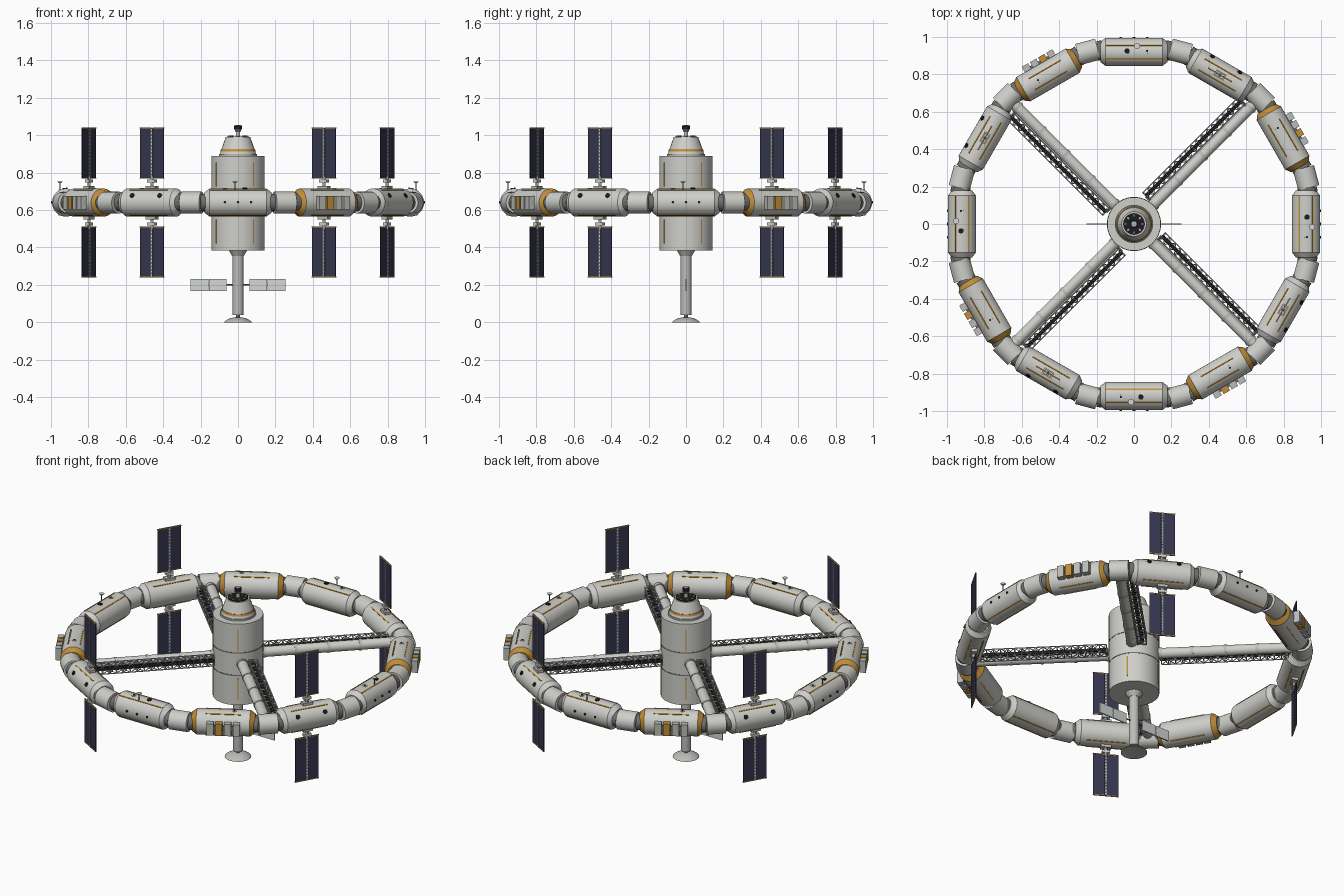
import bpy, bmesh
from math import radians, pi
from mathutils import Matrix, Vector

if "Cube" in bpy.data.objects:
    bpy.data.objects.remove(bpy.data.objects["Cube"], do_unlink=True)

# Materials
COLORS = {
    "hull_grey": (0.62, 0.62, 0.59),
    "joint_grey": (0.5, 0.5, 0.48),
    "shadow_grey": (0.16, 0.16, 0.16),
    "black": (0.012, 0.012, 0.015),
    "gold": (0.52, 0.27, 0.04),
    "panel_navy": (0.035, 0.035, 0.075),
    "radiator_grey": (0.66, 0.67, 0.67),
}
MATS = []
for label, rgb in COLORS.items():
    m = bpy.data.materials.new(label)
    m.use_nodes = True
    m.diffuse_color = (*rgb, 1)
    m.node_tree.nodes["Principled BSDF"].inputs["Base Color"].default_value = (*rgb, 1)
    MATS.append(m)
HULL, JOINT, SHADE, BLACK, GOLD, NAVY, RADIATOR = range(len(MATS))

RING_R, RING_Z, TUBE = 0.92, 0.64, 0.075
ID = Matrix.Identity(4)


def tag(verts, mat):
    for f in {f for v in verts for f in v.link_faces}:
        f.material_index = mat


def box(bm, center, size, mat, frame=ID):
    mtx = frame @ Matrix.Translation(center) @ Matrix.Diagonal((*size, 1))
    tag(bmesh.ops.create_cube(bm, size=1, matrix=mtx)["verts"], mat)


def rod(bm, p, q, r, mat, r2=None, sides=32, frame=ID):
    p, q = Vector(p), Vector(q)
    turn = (q - p).to_track_quat('Z', 'Y').to_matrix().to_4x4()
    mtx = frame @ Matrix.Translation((p + q) / 2) @ turn
    tag(bmesh.ops.create_cone(bm, cap_ends=True, segments=sides, radius1=r,
                              radius2=r if r2 is None else r2,
                              depth=(q - p).length, matrix=mtx)["verts"], mat)


def place(name, bm, angles=(0,)):
    """Shade smooth with sharp edges, then put a copy at each angle about z."""
    bmesh.ops.recalc_face_normals(bm, faces=bm.faces)
    for f in bm.faces:
        f.smooth = True
    for e in bm.edges:
        e.smooth = e.is_manifold and e.calc_face_angle(0) < radians(30)
    me = bpy.data.meshes.new(name)
    bm.to_mesh(me)
    bm.free()
    for m in MATS:
        me.materials.append(m)
    for i, a in enumerate(angles):
        ob = bpy.data.objects.new(name if len(angles) == 1 else f"{name}_{i + 1}", me)
        ob.matrix_world = Matrix.Rotation(radians(a), 4, 'Z')
        bpy.context.collection.objects.link(ob)


def quarter(start):
    return [start + 90 * i for i in range(4)]


def around(deg):
    """Frame on the module axis whose z points outward, tilted from up."""
    return Matrix.Translation((RING_R, 0, RING_Z)) @ Matrix.Rotation(radians(deg), 4, 'Y')


def porthole(bm, deg, t, r, rim=0):
    if rim:
        rod(bm, (0, t, TUBE - .004), (0, t, TUBE + .002), rim, HULL, sides=16, frame=around(deg))
    rod(bm, (0, t, TUBE - .004), (0, t, TUBE + .004), r, BLACK, sides=16, frame=around(deg))


def module(cone_mat, strip):
    """Ring module: barrel, tapered ends, dark collars and thin trim strips."""
    bm = bmesh.new()
    at = lambda y: (RING_R, y, RING_Z)
    rod(bm, at(-.152), at(.152), TUBE, HULL)
    for s in (-1, 1):
        rod(bm, at(.152 * s), at(.18 * s), TUBE, cone_mat, r2=.054)
        rod(bm, at(.178 * s), at(.2 * s), .047, SHADE)
    for deg in (-28, 28, 152, 208):
        box(bm, (0, 0, TUBE), (.007, strip, .006), GOLD, around(deg))
    return bm


# Habitat modules with a small dish mast and portholes
bm = module(HULL, .3)
for t in (-.07, 0, .07):
    porthole(bm, 88, t, .007)
porthole(bm, 4, .037, .014)
porthole(bm, 4, -.07, .006, .013)
mast_x = RING_R + .032
rod(bm, (mast_x, -.016, .7), (mast_x, -.016, .752), .003, SHADE, sides=8)
rod(bm, (mast_x, -.016, .746), (mast_x, -.016, .754), .008, RADIATOR, r2=.016, sides=16)
place("habitat_module", bm, quarter(0))

# Cargo modules with gold ends and a row of outside crates
bm = module(GOLD, .2)
porthole(bm, 2, .06, .006, .013)
box(bm, (.998, 0, RING_Z), (.02, .17, .03), SHADE)
for i in range(4):
    box(bm, (1.01, -.07 + .05 * i, RING_Z), (.035, .039, .073), GOLD if i == 1 else JOINT)
place("cargo_module", bm, quarter(30))

# Power modules
bm = module(HULL, .23)
for t in (-.085, .085):
    porthole(bm, 60, t, .013)
place("power_module", bm, quarter(60))

# Solar wings above and below each power module
bm = bmesh.new()
for s in (-1, 1):
    z = lambda h: RING_Z + s * h
    rod(bm, (RING_R, 0, z(.065)), (RING_R, 0, z(.14)), .009, JOINT, sides=12)
    box(bm, (RING_R, 0, z(.082)), (.035, .06, .016), JOINT)
    box(bm, (RING_R, 0, z(.115)), (.025, .045, .016), HULL)
    box(bm, (RING_R, 0, z(.265)), (.009, .012, .27), SHADE)
    for i in range(14):
        box(bm, (RING_R, 0, z(.14 + i * .0192)), (.012, .008, .009), RADIATOR)
    for side in (-1, 1):
        box(bm, (RING_R, side * .04, z(.264)), (.005, .066, .266), NAVY)
        for h in (.13, .398):
            box(bm, (RING_R, side * .04, z(h)), (.007, .068, .005), GOLD)
place("solar_wing", bm, quarter(60))

# Ring connectors at the corners
bm = bmesh.new()
corner = .953
rod(bm, (corner, -.055, RING_Z), (corner, .055, RING_Z), .058, HULL)
for s in (-1, 1):
    rod(bm, (corner, s * .05, RING_Z), (corner - .006, s * .075, RING_Z), .046, SHADE)
place("ring_connector", bm, [15 + 30 * i for i in range(12)])

# Spoke tubes with collars
bm = bmesh.new()
rod(bm, (.1, 0, RING_Z), (.93, 0, RING_Z), .03, HULL)
for r in (.15, .33, .52, .7, .88):
    rod(bm, (r - .008, 0, RING_Z), (r + .008, 0, RING_Z), .033, JOINT)
place("spoke_tube", bm, quarter(45))

# Lattice truss beside each spoke
bm = bmesh.new()
START, BAYS, STEP, HALF, OFF = .15, 18, .04, .025, .06
END = START + BAYS * STEP
corners = [(-1, -1), (1, -1), (1, 1), (-1, 1)]
pt = lambda r, c: (r, OFF + c[0] * HALF, RING_Z + c[1] * HALF)
for c in corners:
    rod(bm, pt(START, c), pt(END, c), .0035, JOINT, sides=6)
for i in range(BAYS + 1):
    r = START + i * STEP
    for j, c in enumerate(corners):
        d = corners[(j + 1) % 4]
        rod(bm, pt(r, c), pt(r, d), .0025, JOINT, sides=5)
        if i < BAYS:
            a, b = (c, d) if i % 2 else (d, c)
            rod(bm, pt(r, a), pt(r + STEP, b), .0025, JOINT, sides=5)
box(bm, ((START + END) / 2, OFF, RING_Z), (END - START, .02, .02), BLACK)
for r in (START, END):
    box(bm, (r, OFF / 2, RING_Z), (.015, OFF, .03), SHADE)
place("spoke_truss", bm, quarter(45))

# Central hub with seams and vertical trim
bm = bmesh.new()
up = lambda h: (0, 0, h)
rod(bm, up(.385), up(.89), .143, HULL, sides=48)
for h in (.57, .71):
    rod(bm, up(h - .003), up(h + .003), .1445, SHADE, sides=48)
for i in range(4):
    turn = Matrix.Rotation(radians(35 + 90 * i), 4, 'Z')
    for h in (.485, .79):
        box(bm, (.143, 0, h), (.005, .007, .13), GOLD, turn)
place("central_hub", bm)

# Tapered docking cap with a gold band, dark port and tip
bm = bmesh.new()
rod(bm, up(.885), up(.9), .102, JOINT, sides=48)
rod(bm, up(.9), up(.99), .097, HULL, r2=.066, sides=48)
rod(bm, up(.914), up(.926), .0945, GOLD, r2=.0905, sides=48)
rod(bm, up(.985), up(.994), .058, BLACK)
for i in range(8):
    box(bm, (.045, 0, .995), (.012, .008, .008), JOINT, Matrix.Rotation(i * pi / 4, 4, 'Z'))
rod(bm, up(.99), up(1.03), .012, JOINT)
rod(bm, up(1.018), up(1.034), .012, SHADE, r2=.021)
rod(bm, up(1.034), up(1.052), .021, BLACK)
rod(bm, up(1.05), up(1.056), .014, JOINT)
place("docking_cap", bm)

# Lower boom
bm = bmesh.new()
rod(bm, up(.355), up(.387), .032, JOINT, r2=.05)
rod(bm, up(.04), up(.36), .029, JOINT)
rod(bm, up(.02), up(.045), .012, SHADE)
place("lower_boom", bm)

# Dish at the foot, opening downward
bm = bmesh.new()
profile = [(.0, .028), (.025, .026), (.05, .018), (.068, .008), (.075, 0), (.066, .002), (.0, .006)]
verts = [bm.verts.new((r, 0, h)) for r, h in profile]
edges = [bm.edges.new(pair) for pair in zip(verts, verts[1:])]
bmesh.ops.spin(bm, geom=verts + edges, axis=(0, 0, 1), cent=(0, 0, 0), angle=2 * pi, steps=40)
bmesh.ops.remove_doubles(bm, verts=bm.verts, dist=.0005)
tag(bm.verts, JOINT)
place("foot_dish", bm)

# Radiator panels on the boom
bm = bmesh.new()
rod(bm, (-.25, 0, .2), (.25, 0, .2), .004, SHADE, sides=8)
for s in (-1, 1):
    for x in (.108, .206):
        box(bm, (s * x, 0, .2), (.095, .008, .065), RADIATOR)
place("radiator_panels", bm)
